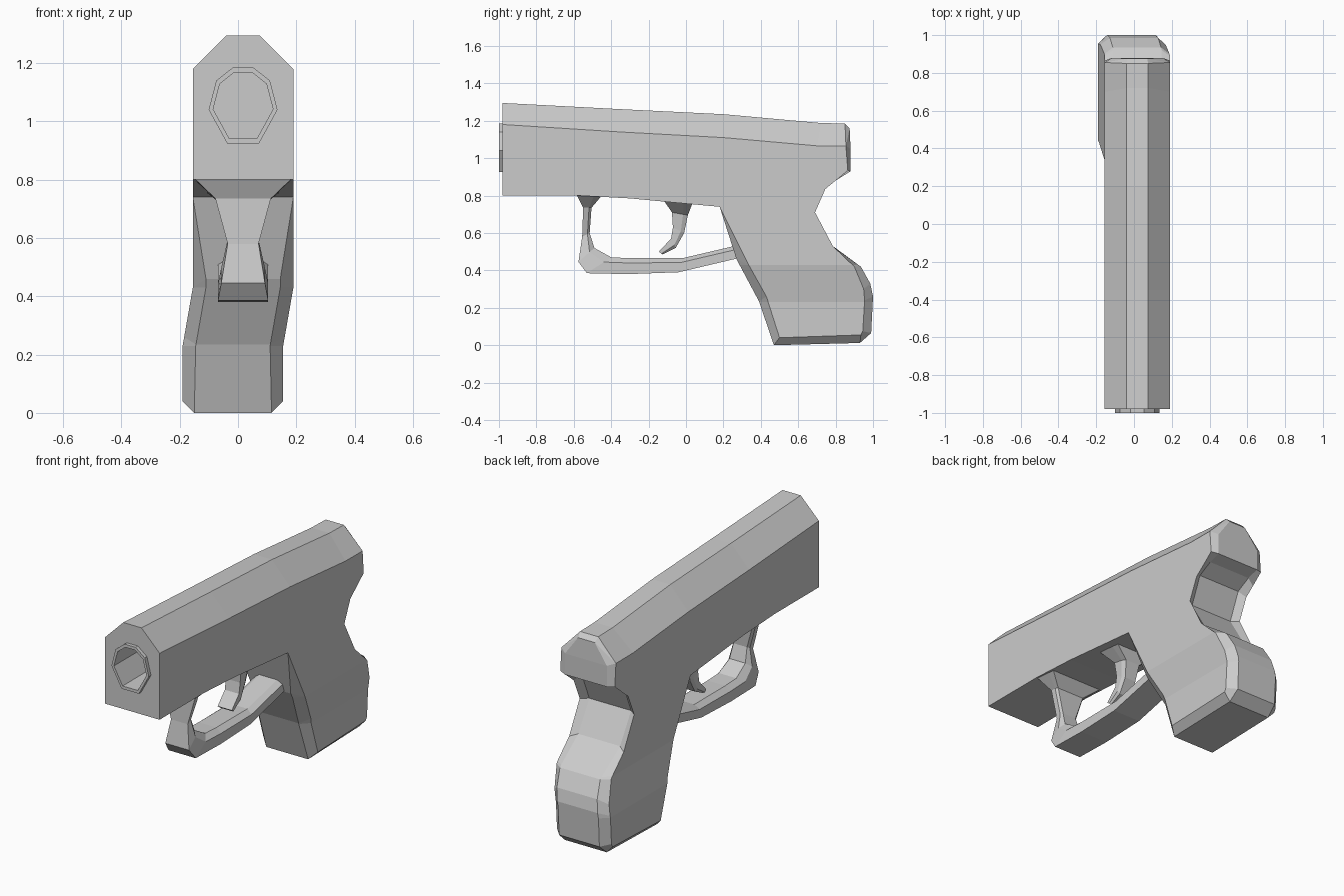
import bpy, bmesh

CX = 0.0175   # side-to-side centre of the upper body
HW = 0.1725   # half width of the body


def loft(name, rings):
    """Skin closed rings of points and cap both ends, welding repeated points."""
    verts, index, faces = [], {}, []

    def vid(p):
        key = tuple(round(c, 4) for c in p)
        if key not in index:
            index[key] = len(verts)
            verts.append(key)
        return index[key]

    def face(points):
        ids = list(dict.fromkeys(vid(p) for p in points))
        if len(ids) > 2:
            faces.append(ids)

    n = len(rings[0])
    for a, b in zip(rings, rings[1:]):
        for i in range(n):
            j = (i + 1) % n
            face([a[i], a[j], b[j], b[i]])
    face(rings[0][::-1])
    face(rings[-1])
    mesh = bpy.data.meshes.new(name)
    mesh.from_pydata(verts, [], faces)
    bm = bmesh.new()
    bm.from_mesh(mesh)
    bmesh.ops.recalc_face_normals(bm, faces=bm.faces)
    bm.to_mesh(mesh)
    bm.free()
    obj = bpy.data.objects.new(name, mesh)
    bpy.context.collection.objects.link(obj)
    return obj


# Body side profile: outline y, z; matching edge of the flat side y, z; bevel width
profile = [
    (-0.98, 1.295, -0.98, 1.18, 0.115),
    (-0.35, 1.262, -0.35, 1.14, 0.115),
    (0.20, 1.235, 0.20, 1.11, 0.115),
    (0.72, 1.188, 0.70, 1.066, 0.115),
    (0.85, 1.185, 0.855, 1.065, 0.115),
    (0.875, 1.16, 0.855, 1.065, 0.12),
    (0.88, 1.05, 0.855, 1.065, 0.04),
    (0.88, 0.93, 0.865, 0.935, 0.04),
    (0.81, 0.91, 0.80, 0.88, 0.04),
    (0.725, 0.865, 0.745, 0.835, 0.04),
    (0.66, 0.71, 0.69, 0.71, 0.04),
    (0.76, 0.545, 0.785, 0.53, 0.04),
    (0.935, 0.42, 0.90, 0.42, 0.045),
    (0.985, 0.33, 0.95, 0.30, 0.045),
    (1.00, 0.26, 0.955, 0.24, 0.045),
    (0.99, 0.065, 0.945, 0.075, 0.045),
    (0.93, 0.012, 0.935, 0.055, 0.04),
    (0.47, 0.0, 0.50, 0.04, 0.04),
    (0.39, 0.235, 0.43, 0.26, 0.045),
    (0.27, 0.46, 0.335, 0.43, 0.045),
    (0.18, 0.74, 0.18, 0.74, 0.0),
    (-0.30, 0.785, -0.30, 0.785, 0.0),
    (-0.58, 0.80, -0.58, 0.80, 0.0),
    (-0.98, 0.80, -0.98, 0.80, 0.0),
]
rings = []
for s in (-1, 1):
    side = [(s * HW, p[2], p[3]) for p in profile]
    outline = [(s * (HW - p[4]), p[0], p[1]) for p in profile]
    rings += [side, outline] if s < 0 else [outline, side]
body = loft("body", rings)

# Crease the grip and shift its lower part sideways
bm = bmesh.new()
bm.from_mesh(body.data)
for z in (0.43, 0.23):
    bmesh.ops.bisect_plane(bm, geom=bm.verts[:] + bm.edges[:] + bm.faces[:],
                           plane_co=(0, 0, z), plane_no=(0, 0, 1))
for v in bm.verts:
    t = min(1, max(0, (v.co.z - 0.23) / 0.2))
    v.co.x += CX * (2 * t - 1)
bm.to_mesh(body.data)
bm.free()


def bore_ring(y, scale):
    """Eight-sided muzzle outline at depth y."""
    half = [(0.035, 1.185), (0.092, 1.14), (0.118, 1.04), (0.055, 0.925)]
    pts = half + [(-x, z) for x, z in reversed(half)]
    return [(CX + x * scale, y, 1.055 + (z - 1.055) * scale) for x, z in pts]


# Muzzle rim and the bore cut through rim and body
muzzle = loft("muzzle_rim", [bore_ring(-1.0, 1), bore_ring(-0.975, 1)])
cutter = loft("bore_cutter", [bore_ring(-1.1, 0.87), bore_ring(-0.7, 0.87)])
for obj in (body, muzzle):
    mod = obj.modifiers.new("bore", 'BOOLEAN')
    mod.operation = 'DIFFERENCE'
    mod.solver = 'EXACT'
    mod.object = cutter
    bpy.context.view_layer.objects.active = obj
    bpy.ops.object.modifier_apply(modifier=mod.name)
bpy.data.objects.remove(cutter)


def strip(name, stations):
    """Bar along a path: outer y, z, inner y, z, half width, inner chamfer."""
    loops = []
    for oy, oz, iy, iz, w, c in stations:
        my, mz = iy + 0.3 * (oy - iy), iz + 0.3 * (oz - iz)
        loops.append([(CX - w, oy, oz), (CX + w, oy, oz), (CX + w, my, mz),
                      (CX + w - c, iy, iz), (CX - w + c, iy, iz), (CX - w, my, mz)])
    return loft(name, loops)


# Trigger guard, flared where it meets the body
strip("trigger_guard", [
    (-0.585, 0.805, -0.45, 0.80, 0.168, 0.0),
    (-0.55, 0.735, -0.505, 0.735, 0.095, 0.01),
    (-0.555, 0.58, -0.515, 0.60, 0.053, 0.01),
    (-0.575, 0.445, -0.49, 0.52, 0.075, 0.025),
    (-0.53, 0.385, -0.40, 0.47, 0.086, 0.03),
    (-0.31, 0.38, -0.30, 0.465, 0.086, 0.03),
    (-0.04, 0.39, -0.02, 0.465, 0.086, 0.03),
    (0.30, 0.47, 0.30, 0.54, 0.086, 0.03),
])

# Trigger
strip("trigger", [
    (-0.12, 0.775, 0.035, 0.76, 0.13, 0.0),
    (-0.075, 0.71, 0.01, 0.695, 0.055, 0.01),
    (-0.07, 0.63, -0.01, 0.60, 0.045, 0.01),
    (-0.08, 0.57, -0.055, 0.52, 0.045, 0.01),
    (-0.145, 0.50, -0.125, 0.485, 0.045, 0.01),
])
